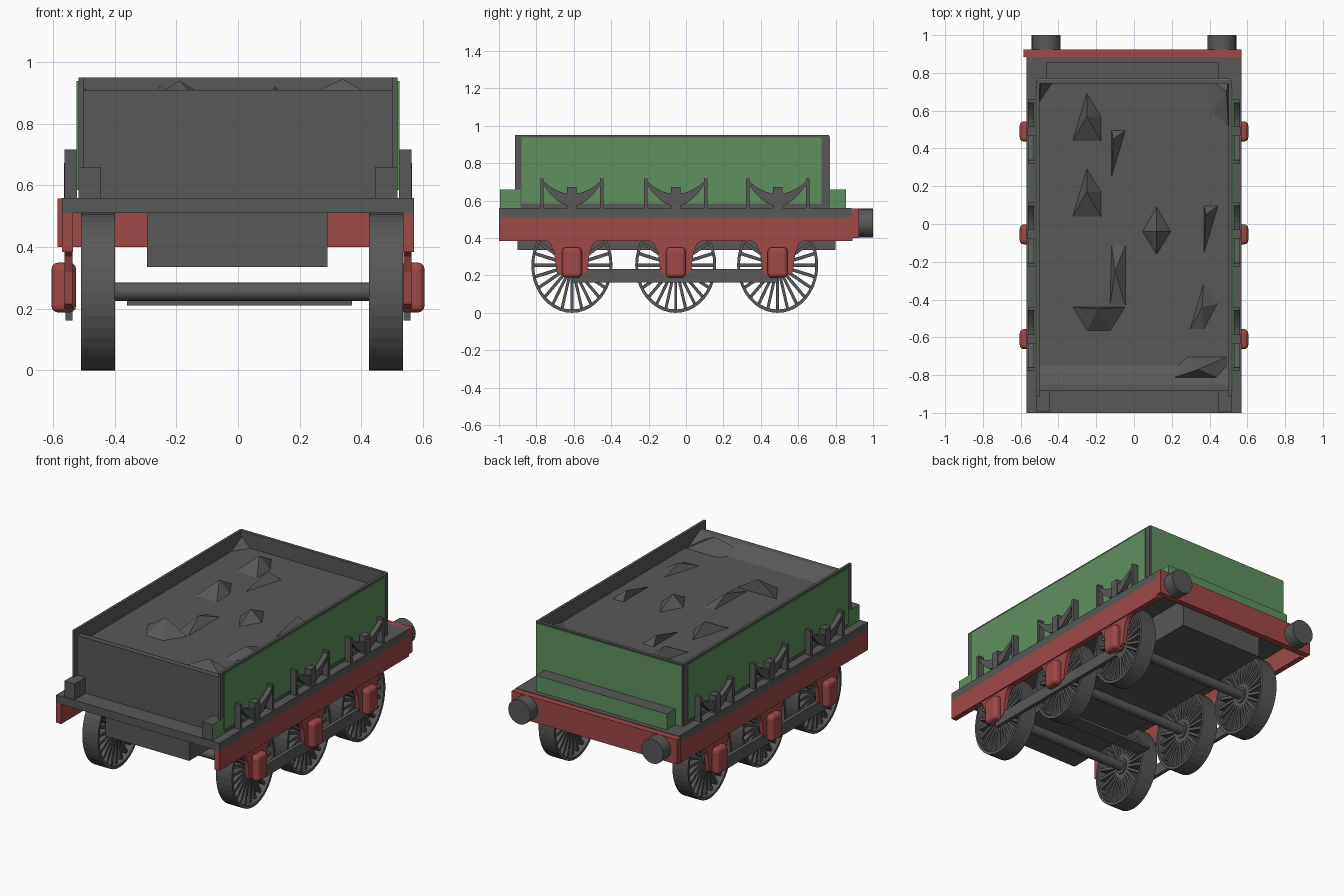
import bpy, bmesh, math
from mathutils import Vector, Matrix

cube = bpy.data.objects.get("Cube")
if cube:
    bpy.data.objects.remove(cube, do_unlink=True)


def material(name, rgb):
    m = bpy.data.materials.new(name)
    m.use_nodes = True
    m.diffuse_color = (*rgb, 1)
    m.node_tree.nodes["Principled BSDF"].inputs["Base Color"].default_value = (*rgb, 1)
    return m


GREY = material("dark_grey", (0.098, 0.098, 0.098))
RED = material("frame_red", (0.35, 0.065, 0.065))
GREEN = material("body_green", (0.115, 0.28, 0.115))


def finish(name, bm, *mats):
    bmesh.ops.recalc_face_normals(bm, faces=bm.faces)
    mesh = bpy.data.meshes.new(name)
    bm.to_mesh(mesh)
    bm.free()
    for m in mats:
        mesh.materials.append(m)
    ob = bpy.data.objects.new(name, mesh)
    bpy.context.collection.objects.link(ob)
    return ob


def add_box(bm, x, y, z):
    mid = [(a + b) / 2 for a, b in (x, y, z)]
    size = [abs(b - a) for a, b in (x, y, z)]
    mat = Matrix.Translation(mid) @ Matrix.Diagonal((*size, 1))
    return bmesh.ops.create_cube(bm, size=1, matrix=mat)["verts"]


def box(name, x, y, z, mat):
    bm = bmesh.new()
    add_box(bm, x, y, z)
    return finish(name, bm, mat)


def prism(name, outline, x, mat):
    """Extrude a (y, z) outline between two x positions."""
    bm = bmesh.new()
    face = bm.faces.new([bm.verts.new((x[0], y, z)) for y, z in outline])
    new = bmesh.ops.extrude_face_region(bm, geom=[face])["geom"]
    bmesh.ops.translate(bm, vec=(x[1] - x[0], 0, 0),
                        verts=[v for v in new if isinstance(v, bmesh.types.BMVert)])
    return finish(name, bm, mat)


def cylinder(name, centre, radius, depth, axis, sides, mat):
    bm = bmesh.new()
    turn = Vector((0, 0, 1)).rotation_difference(Vector(axis)).to_matrix().to_4x4()
    bmesh.ops.create_cone(bm, cap_ends=True, segments=sides, radius1=radius, radius2=radius,
                          depth=depth, matrix=Matrix.Translation(centre) @ turn)
    for f in bm.faces:
        f.smooth = len(f.verts) == 4
    for e in bm.edges:
        e.smooth = all(f.smooth for f in e.link_faces)
    return finish(name, bm, mat)


def wheel(name, centre, width=0.11, radius=0.255, sides=40, spokes=24):
    bm = bmesh.new()
    # rim ring
    rings = []
    for i in range(sides):
        a = math.tau * i / sides
        rings.append([bm.verts.new((x, r * math.cos(a), r * math.sin(a)))
                      for x, r in ((-width / 2, radius), (width / 2, radius),
                                   (width / 2, radius - 0.018), (-width / 2, radius - 0.018))])
    for i, ring in enumerate(rings):
        nxt = rings[(i + 1) % sides]
        for k in range(4):
            bm.faces.new((ring[k], ring[(k + 1) % 4], nxt[(k + 1) % 4], nxt[k]))
    # spokes and hub
    for i in range(spokes):
        verts = add_box(bm, (-0.035, 0.035), (-0.009, 0.009), (0.03, radius - 0.01))
        bmesh.ops.rotate(bm, verts=verts, matrix=Matrix.Rotation(math.tau * i / spokes, 3, 'X'))
    bmesh.ops.create_cone(bm, cap_ends=True, segments=20, radius1=0.05, radius2=0.05, depth=0.09,
                          matrix=Matrix.Rotation(math.pi / 2, 4, 'Y'))
    ob = finish(name, bm, GREY)
    ob.location = centre
    ob.scale.y = 0.85
    return ob


# Floor, tank underside and rear beam
box("floor", (-0.57, 0.57), (-1, 0.885), (0.51, 0.56), GREY)
box("underside_box", (-0.295, 0.29), (-0.9, 0.8), (0.335, 0.515), GREY)
box("buffer_beam", (-0.585, 0.57), (0.885, 0.925), (0.4, 0.557), RED)
box("brake_plate", (-0.36, 0.37), (-0.38, -0.28), (0.21, 0.225), GREY)

# Load bed with sloped front wall, and rear wall
prism("front_wall_and_bed", [(-0.885, 0.55), (-0.885, 0.91), (-0.85, 0.91), (-0.75, 0.855),
                             (0.76, 0.855), (0.76, 0.55)], (-0.505, 0.505), GREY)
box("rear_wall", (-0.51, 0.51), (0.745, 0.765), (0.55, 0.95), GREY)
box("rear_panel", (-0.51, 0.51), (0.765, 0.77), (0.56, 0.943), GREEN)
step = box("rear_step", (-0.465, 0.45), (0.765, 0.855), (0.555, 0.66), GREEN)
step.data.materials.append(GREY)
for f in step.data.polygons:
    f.material_index = int(f.normal.z > 0.5)

AXLES = (-0.61, -0.055, 0.49)

for side, s in (("left", 1), ("right", -1)):
    # Side walls and painted panels
    box(side + "_wall", (s * 0.5, s * 0.517), (-0.915, 0.757), (0.55, 0.95), GREY)
    box(side + "_panel", (s * 0.517, s * 0.523), (-0.88, 0.725), (0.585, 0.938), GREEN)
    block = box(side + "_front_block", (s * 0.445, s * 0.517), (-0.995, -0.885), (0.555, 0.66), GREY)
    block.data.materials.append(GREEN)
    for f in block.data.polygons:
        f.material_index = int(f.normal.x * s > 0.5)

    # Frame, coupling rod and buffer
    box(side + "_frame", (s * 0.535, s * 0.57), (-1, 0.89), (0.385, 0.512), RED)
    box(side + "_rod", (s * 0.537, s * 0.56), (AXLES[0], AXLES[2]), (0.162, 0.235), GREY)
    cylinder(side + "_buffer", (s * 0.465, 0.96, 0.48), 0.077, 0.08, (0, 1, 0), 24, GREY)

    for n, y in enumerate(AXLES, 1):
        tag = f"{side}_{n}"
        wheel(tag + "_wheel", (s * 0.467 + 0.013, y, 0.255))
        # Axle guard
        half = [(0.145, 0.39), (0.115, 0.37), (0.095, 0.32), (0.08, 0.215), (0.05, 0.2)]
        prism(tag + "_axle_guard", [(y + a, z) for a, z in half] +
              [(y - a, z) for a, z in reversed(half)], (s * 0.537, s * 0.563), RED)
        # Axle box
        hub = box(tag + "_axle_box", (s * 0.525, s * 0.605), (y - 0.053, y + 0.053), (0.188, 0.35), RED)
        bev = hub.modifiers.new("round", 'BEVEL')
        bev.width, bev.segments = 0.022, 3
        # Leaf spring with hangers
        ts = [i / 5 for i in range(-5, 6)]
        prism(tag + "_spring", [(y + 0.155 * t, 0.635 + 0.07 * t * t) for t in ts] +
              [(y + 0.155 * t, 0.57 + 0.118 * t * t) for t in reversed(ts)],
              (s * 0.53, s * 0.56), GREY)
        box(tag + "_spring_buckle", (s * 0.522, s * 0.565), (y - 0.025, y + 0.025), (0.555, 0.672), GREY)
        for end, d in (("front", -0.16), ("rear", 0.16)):
            box(f"{tag}_{end}_hanger", (s * 0.522, s * 0.562), (y + d - 0.009, y + d + 0.009),
                (0.555, 0.717), GREY)

for n, y in enumerate(AXLES, 1):
    cylinder(f"axle_{n}", (0.013, y, 0.255), 0.03, 0.94, (1, 0, 0), 16, GREY)


def lump(name, base, peak, bed=0.85):
    """Faceted pile: base outline joined to one peak point."""
    bm = bmesh.new()
    foot = [bm.verts.new((x, y, bed)) for x, y in base]
    top = bm.verts.new(peak)
    for i, v in enumerate(foot):
        bm.faces.new((v, foot[(i + 1) % len(foot)], top))
    bm.faces.new(foot)
    finish(name, bm, GREY)


# Lumps of the load
for n, y in enumerate((0.43, 0.03), 1):
    lump(f"left_shard_{n}", [(-0.33, y), (-0.17, y), (-0.17, y + 0.14), (-0.25, y + 0.27)],
         (-0.25, y + 0.14, 0.925))
for n, (x, y) in enumerate([(-0.12, 0.5), (0.37, 0.1)], 1):
    lump(f"thin_shard_{n}", [(x, y), (x + 0.08, y), (x, y - 0.27)], (x + 0.01, y - 0.05, 0.91))
lump("middle_lump", [(0.04, -0.04), (0.12, -0.17), (0.2, -0.04), (0.12, 0.1)], (0.12, -0.04, 0.92))
lump("ridge_lump", [(-0.12, -0.1), (-0.04, -0.1), (-0.04, -0.45), (-0.13, -0.45)], (-0.1, -0.25, 0.9))
lump("wide_lump", [(-0.33, -0.44), (-0.25, -0.57), (-0.12, -0.57), (-0.04, -0.44)], (-0.19, -0.45, 0.94))
lump("side_lump", [(0.29, -0.57), (0.37, -0.57), (0.45, -0.42), (0.37, -0.3)], (0.36, -0.44, 0.9))
lump("front_lump", [(0.13, -0.84), (0.5, -0.84), (0.5, -0.7), (0.28, -0.7)], (0.34, -0.77, 0.945))
lump("corner_lump", [(-0.5, 0.64), (-0.42, 0.76), (-0.5, 0.76)], (-0.495, 0.755, 0.92))
lump("rear_lump", [(0.41, 0.57), (0.5, 0.5), (0.5, 0.76), (0.41, 0.76)], (0.49, 0.7, 0.9))
